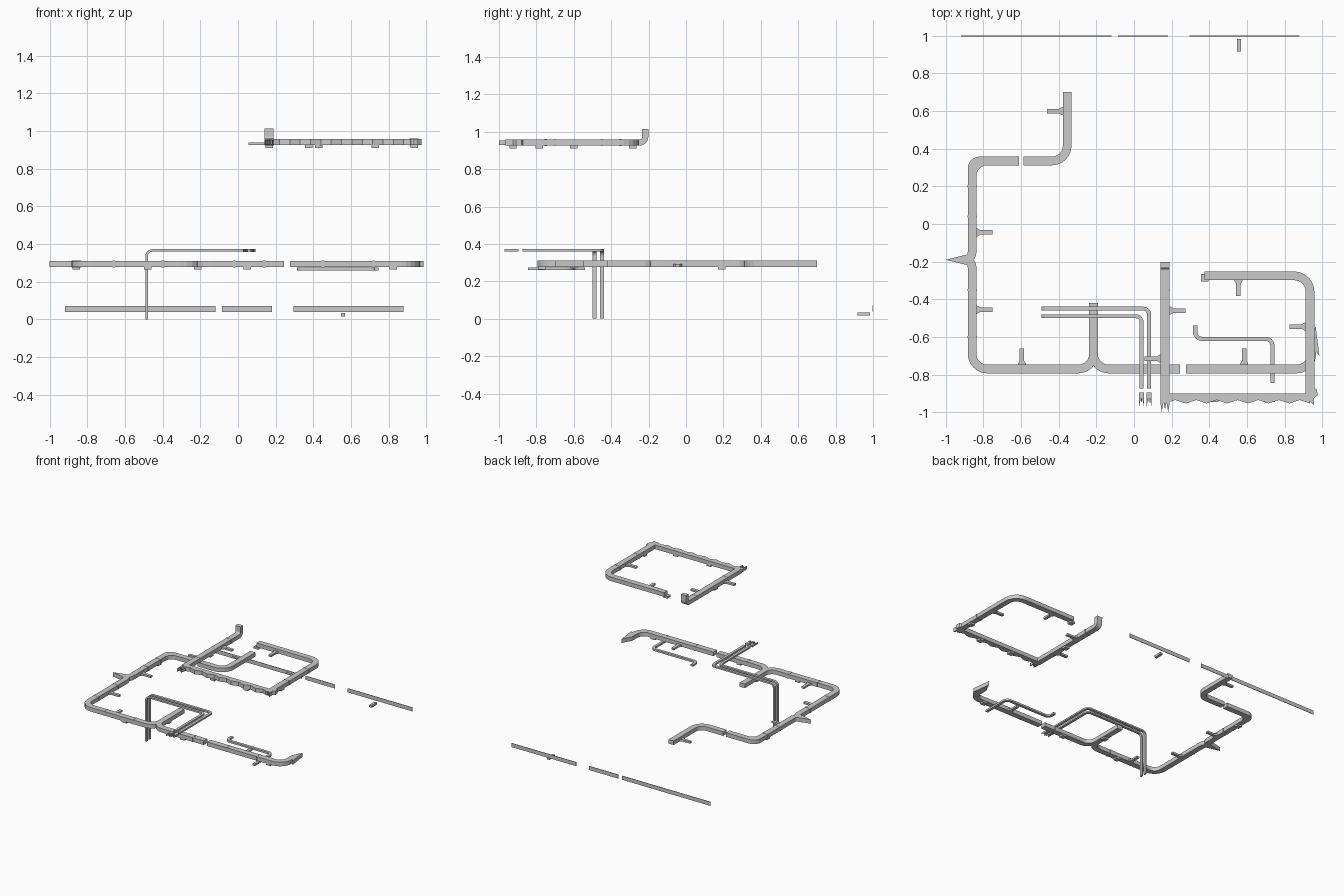
import bpy, bmesh, math
from mathutils import Vector

if "Cube" in bpy.data.objects:
    bpy.data.objects.remove(bpy.data.objects["Cube"])

def finish(name, bm):
    bmesh.ops.remove_doubles(bm, verts=bm.verts, dist=1e-5)
    bmesh.ops.recalc_face_normals(bm, faces=bm.faces)
    me = bpy.data.meshes.new(name)
    bm.to_mesh(me)
    bm.free()
    ob = bpy.data.objects.new(name, me)
    bpy.context.collection.objects.link(ob)
    return ob

def fillet(pts, r, n=6):
    """Replace every inner corner of a path by an arc."""
    pts = [Vector(p) for p in pts]
    out = [pts[0]]
    for a, b, c in zip(pts, pts[1:], pts[2:]):
        u, v = (a - b).normalized(), (c - b).normalized()
        centre = b + (u + v) * r
        for i in range(n + 1):
            t = i / n * math.pi / 2
            out.append(centre - v * r * math.cos(t) - u * r * math.sin(t))
    return out + [pts[-1]]

def sweep(name, pts, w, h, r, up=(0, 0, 1)):
    """Rectangular duct along a filleted path."""
    path = fillet(pts, r)
    bm = bmesh.new()
    n = Vector(up)
    prev, rings = None, []
    for i, p in enumerate(path):
        t = (path[min(i + 1, len(path) - 1)] - path[max(i - 1, 0)]).normalized()
        if 0 < i < len(path) - 1:
            t = ((path[i + 1] - p).normalized() + (p - path[i - 1]).normalized()).normalized()
        if prev:
            n = prev.rotation_difference(t) @ n
        prev = t
        s = t.cross(n).normalized()
        rings.append([bm.verts.new(p + s * a * w / 2 + n * b * h / 2)
                      for a, b in ((-1, -1), (1, -1), (1, 1), (-1, 1))])
    for a, b in zip(rings, rings[1:]):
        for k in range(4):
            bm.faces.new((a[k], a[(k + 1) % 4], b[(k + 1) % 4], b[k]))
    bm.faces.new(rings[0][::-1])
    bm.faces.new(rings[-1])
    return finish(name, bm)

def plate(name, poly, z0, z1):
    """Flat outline extruded from z0 to z1."""
    bm = bmesh.new()
    f = bm.faces.new([bm.verts.new((x, y, z0)) for x, y in poly])
    g = bmesh.ops.extrude_face_region(bm, geom=[f])
    bmesh.ops.translate(bm, vec=(0, 0, z1 - z0),
                        verts=[v for v in g['geom'] if isinstance(v, bmesh.types.BMVert)])
    return finish(name, bm)

def box(name, x, y, z, sx, sy, sz):
    return plate(name, [(x - sx / 2, y - sy / 2), (x + sx / 2, y - sy / 2),
                        (x + sx / 2, y + sy / 2), (x - sx / 2, y + sy / 2)], z - sz / 2, z + sz / 2)

def bracket(name, x, y, dx, dy, z, length=0.085):
    """Side arm with a flared root, pointing along (dx, dy)."""
    prof = [(-.005, -.024), (.008, -.02), (.02, -.012), (length, -.012),
            (length, .012), (.02, .012), (.008, .02), (-.005, .024)]
    return plate(name, [(x + a * dx - b * dy, y + a * dy + b * dx) for a, b in prof], z, z + .015)

W, H = 0.046, 0.033

# Lower tray run
ZL = 0.294
def low(name, pts, r=0.08):
    return sweep(name, [(x, y, ZL) for x, y in pts], W, H, r)
low("lower_tray_back_end", [(-.355, .7), (-.355, .335), (-.587, .335)])
low("lower_tray_back_corner", [(-.612, .335), (-.86, .335), (-.86, -.19), (-.905, -.19)], .04)
low("lower_tray_back_bend", [(-.612, .335), (-.86, .335), (-.86, .2)])
low("lower_tray_front_left", [(-.905, -.19), (-.86, -.19), (-.86, -.5)], .04)
low("lower_tray_tee_left", [(-.86, -.5), (-.86, -.77), (-.215, -.77), (-.215, -.42)])
low("lower_tray_tee_right", [(.245, -.77), (-.215, -.77), (-.215, -.55)])
low("lower_tray_front_right", [(.275, -.77), (.945, -.77), (.945, -.66)])
plate("lower_tray_left_tip", [(-.855, -.165), (-.89, -.163), (-1, -.19), (-.89, -.217), (-.855, -.215)],
      ZL - H / 2, ZL + H / 2)
plate("lower_tray_right_tip", [(.922, -.665), (.925, -.62), (.965, -.545), (.972, -.6), (.985, -.7), (.968, -.68)],
      ZL - H / 2, ZL + H / 2)

# Upper tray run
ZU = 0.942
sweep("upper_tray_left_riser", [(.165, -.218, 1.015), (.165, -.218, ZU), (.165, -.93, ZU)],
      W, H, .03, up=(0, 1, 0))
sweep("upper_tray_right", [(.935, -.92, ZU), (.935, -.275, ZU), (.375, -.275, ZU)], W, H, .085)
wave = [(.165 + .77 * i / 14, -.935 if i % 2 else -.953) for i in range(15)]
plate("upper_tray_front", [(.935, -.9), (.165, -.9)] + wave, ZU - H / 2, ZU + H / 2)
plate("upper_tray_left_tips", [(.142, -.91), (.142, -.96), (.147, -1), (.157, -.945), (.165, -.985),
                               (.172, -.945), (.182, -1), (.188, -.96), (.188, -.91)], ZU - .012, ZU + .012)
plate("upper_tray_right_tips", [(.915, -.9), (.915, -.95), (.93, -.935), (.957, -.965), (.957, -.925),
                                (.975, -.91), (.972, -.88), (.955, -.87)], ZU - H / 2, ZU + H / 2)

# Twin pipes rising from the floor, with forked ends
for i, (y, x) in enumerate(((-.45, .08), (-.49, .04))):
    sweep(f"twin_pipe_{i}", [(-.485, y, 0), (-.485, y, .366), (x, y, .366), (x, -.875, .366)],
          .021, .013, .03, up=(-1, 0, 0))
    plate(f"twin_pipe_fork_{i}", [(x - .013, -.895), (x - .013, -.97), (x - .004, -.925), (x, -.955),
                                  (x + .004, -.925), (x + .013, -.97), (x + .013, -.895)], .359, .374)

# Small branch duct under the lower tray
sweep("small_duct", [(.325, -.54, .267), (.325, -.61, .267), (.735, -.61, .267), (.735, -.845, .267)],
      .022, .015, .035)

# Skirting strip along the back
for i, (a, b) in enumerate(((-.92, -.12), (-.085, .18), (.295, .88))):
    box(f"back_strip_{i}", (a + b) / 2, .998, .055, b - a, .004, .032)
box("back_strip_arm", .558, .95, .025, .022, .068, .018)

# Side arms
for i, a in enumerate(((-.378, .6, -1, 0), (-.837, -.045, 1, 0), (-.837, -.455, 1, 0),
                       (-.595, -.747, 0, 1), (.585, -.747, 0, 1))):
    bracket(f"lower_arm_{i}", *a, ZL - H / 2)
for i, a in enumerate(((.188, -.46, 1, 0), (.142, -.715, -1, 0), (.912, -.545, -1, 0), (.555, -.298, 0, -1))):
    bracket(f"upper_arm_{i}", *a, ZU - H / 2)

# Support pads below the trays
for i, (x, y) in enumerate(((-.86, .19), (-.215, -.6), (-.48, -.77), (.05, -.77), (.825, -.77))):
    box(f"lower_pad_{i}", x, y, .272, .04, .04, .016)
for i, (x, y) in enumerate(((.43, -.925), (.73, -.925), (.935, -.785), (.165, -.6), (.375, -.285))):
    box(f"upper_pad_{i}", x, y, .919, .04, .04, .016)

# Joint bands around the tray sections
for i, x in enumerate((-.66, -.4, -.02, .14, .45, .72)):
    box(f"lower_band_x_{i}", x, -.77, ZL, .012, W + .004, H + .003)
for i, y in enumerate((.2, .04, -.35, -.6)):
    box(f"lower_band_y_{i}", -.86, y, ZL, W + .004, .012, H + .003)
for i, (x, y) in enumerate(((.165, -.35), (.165, -.75), (.935, -.45), (.935, -.7))):
    box(f"upper_band_{i}", x, y, ZU, W + .004, .012, H + .003)
